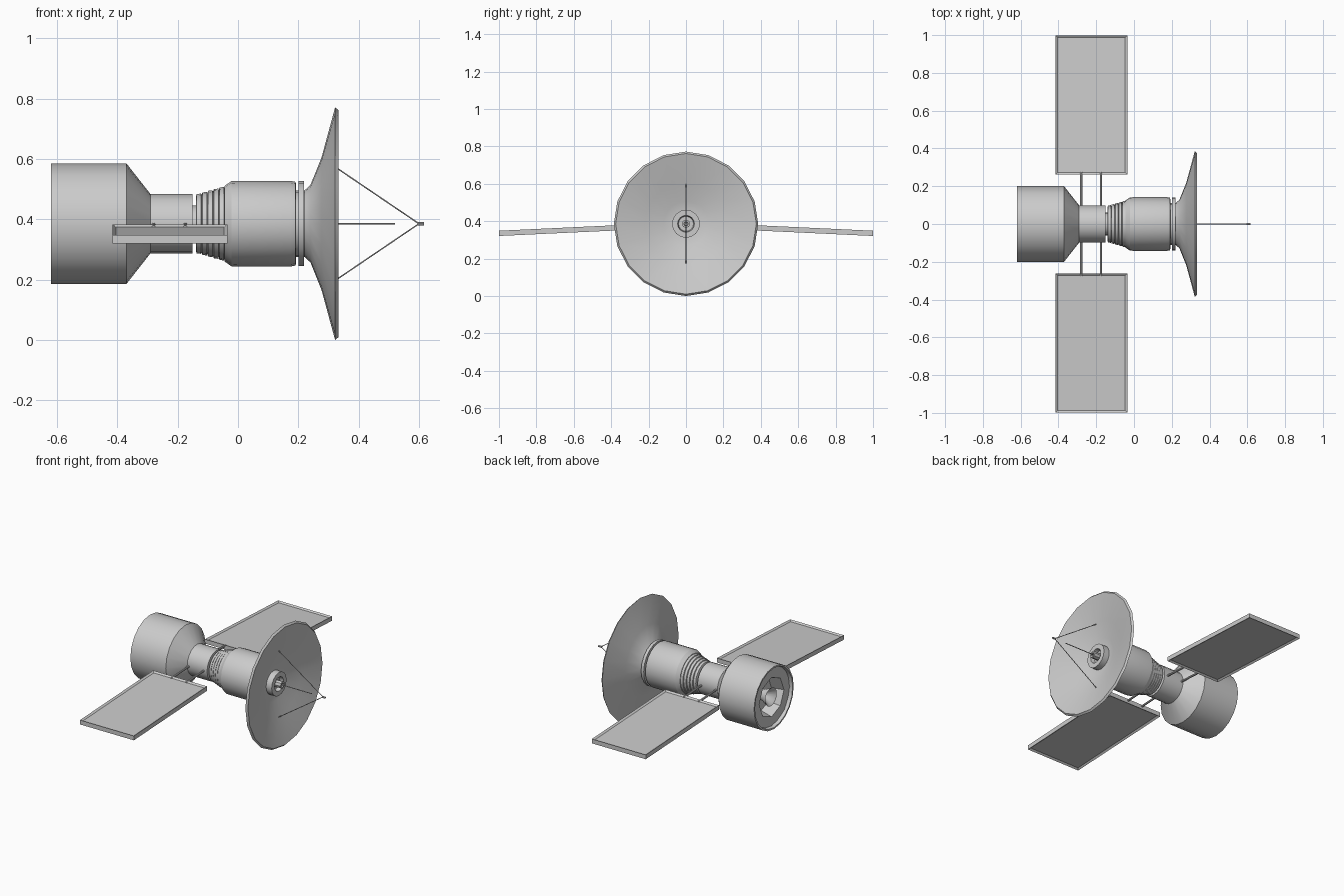
import bpy, bmesh, math
from mathutils import Vector, Matrix

if "Cube" in bpy.data.objects:
    bpy.data.objects.remove(bpy.data.objects["Cube"])

ZC = 0.386  # height of the main axis


def finish(name, bm):
    bmesh.ops.remove_doubles(bm, verts=bm.verts, dist=1e-5)
    bmesh.ops.recalc_face_normals(bm, faces=bm.faces)
    me = bpy.data.meshes.new(name)
    bm.to_mesh(me)
    bm.free()
    ob = bpy.data.objects.new(name, me)
    bpy.context.collection.objects.link(ob)
    bpy.ops.object.select_all(action='DESELECT')
    ob.select_set(True)
    bpy.context.view_layer.objects.active = ob
    bpy.ops.object.shade_smooth_by_angle(angle=math.radians(30))
    return ob


def lathe(name, profile, sides=20, closed=False):
    """Turn (x, radius) points around the main axis."""
    bm = bmesh.new()
    vs = [bm.verts.new((x, 0, ZC + r)) for x, r in profile]
    n = len(vs)
    edges = [bm.edges.new((vs[i], vs[(i + 1) % n])) for i in range(n if closed else n - 1)]
    bmesh.ops.spin(bm, geom=vs + edges, cent=(0, 0, ZC), axis=(1, 0, 0),
                   angle=2 * math.pi, steps=sides, use_merge=True)
    return finish(name, bm)


def rod(name, a, b, r, sides=8):
    a, b = Vector(a), Vector(b)
    bm = bmesh.new()
    m = Matrix.Translation((a + b) / 2) @ (b - a).to_track_quat('Z', 'Y').to_matrix().to_4x4()
    bmesh.ops.create_cone(bm, cap_ends=True, segments=sides, radius1=r, radius2=r,
                          depth=(b - a).length, matrix=m)
    return finish(name, bm)


# Rear body: drum, taper and neck, with a lipped rear end
lathe("rear_body", [(-0.60, 0.14), (-0.60, 0.185), (-0.62, 0.19), (-0.62, 0.20),
                    (-0.37, 0.20), (-0.29, 0.098), (-0.15, 0.098), (-0.15, 0)])
# Octagonal recess and engine nozzle
lathe("engine_recess", [(-0.604, 0.184), (-0.604, 0.125), (-0.53, 0.105), (-0.53, 0)], 8)
lathe("engine_nozzle", [(-0.53, 0.03), (-0.56, 0.038), (-0.60, 0.058),
                        (-0.595, 0.05), (-0.55, 0.02), (-0.55, 0)], 16)

# Stepped collar
lathe("neck_joint", [(-0.16, 0), (-0.16, 0.06), (-0.13, 0.06), (-0.13, 0)])
collar = [(-0.14, 0), (-0.14, 0.09)]
for i in range(5):
    x, r = -0.137 + i * 0.019, 0.098 + i * 0.0055
    collar += [(x, r), (x + 0.015, r + 0.002), (x + 0.016, r - 0.004)]
# Forward barrel
lathe("forward_barrel", collar + [(-0.045, 0.125), (-0.022, 0.141), (0.0, 0.142),
                                  (0.175, 0.142), (0.19, 0.139), (0.193, 0.13), (0.193, 0)])
lathe("dish_axle", [(0.18, 0), (0.18, 0.11), (0.23, 0.11), (0.23, 0)])
lathe("dish_mount_ring", [(0.20, 0), (0.20, 0.141), (0.219, 0.141), (0.219, 0)])

# Dish shell
lathe("dish", [(0.22, 0), (0.22, 0.11), (0.24, 0.128), (0.277, 0.22), (0.322, 0.386),
               (0.333, 0.376), (0.29, 0.22), (0.258, 0.12), (0.25, 0.07), (0.25, 0)])
# Feed hub and horn in the dish centre
lathe("feed_hub", [(0.245, 0.075), (0.29, 0.075), (0.29, 0.045), (0.265, 0.04), (0.265, 0)], 16)
lathe("feed_horn", [(0.25, 0), (0.25, 0.022), (0.315, 0.022), (0.315, 0.012), (0.30, 0.01),
                    (0.30, 0)], 8)
rod("feed_rod", (0.28, 0, ZC), (0.52, 0, ZC), 0.0025)
for s, n in ((1, "upper"), (-1, "lower")):
    rod(n + "_strut", (0.281, 0, ZC + s * 0.216), (0.60, 0, ZC), 0.0022)
lathe("feed_tip", [(0.595, 0), (0.595, 0.006), (0.617, 0.006), (0.617, 0)], 8)

# Solar panels and their paired support rods
SLOPE = 0.047
for s, n in ((1, "left"), (-1, "right")):
    bm = bmesh.new()
    bmesh.ops.create_cube(bm, size=1)
    for v in bm.verts:
        v.co = (-0.2255 + v.co.x * 0.38, 0.63 + v.co.y * 0.738, v.co.z * 0.028)
    # frame lip with sunken faces above and below
    for f in [f for f in bm.faces if abs(f.normal.z) > 0.9]:
        bmesh.ops.inset_individual(bm, faces=[f], thickness=0.016)
        for v in f.verts:
            v.co.z *= 0.4
    for v in bm.verts:
        v.co.z += 0.382 - SLOPE * v.co.y
        v.co.y *= s
    finish(n + "_solar_panel", bm)
    for x in (-0.28, -0.175):
        rod(n + "_panel_rod", (x, 0, 0.387), (x, s * 0.275, 0.387 - SLOPE * 0.275), 0.0065, 10)
